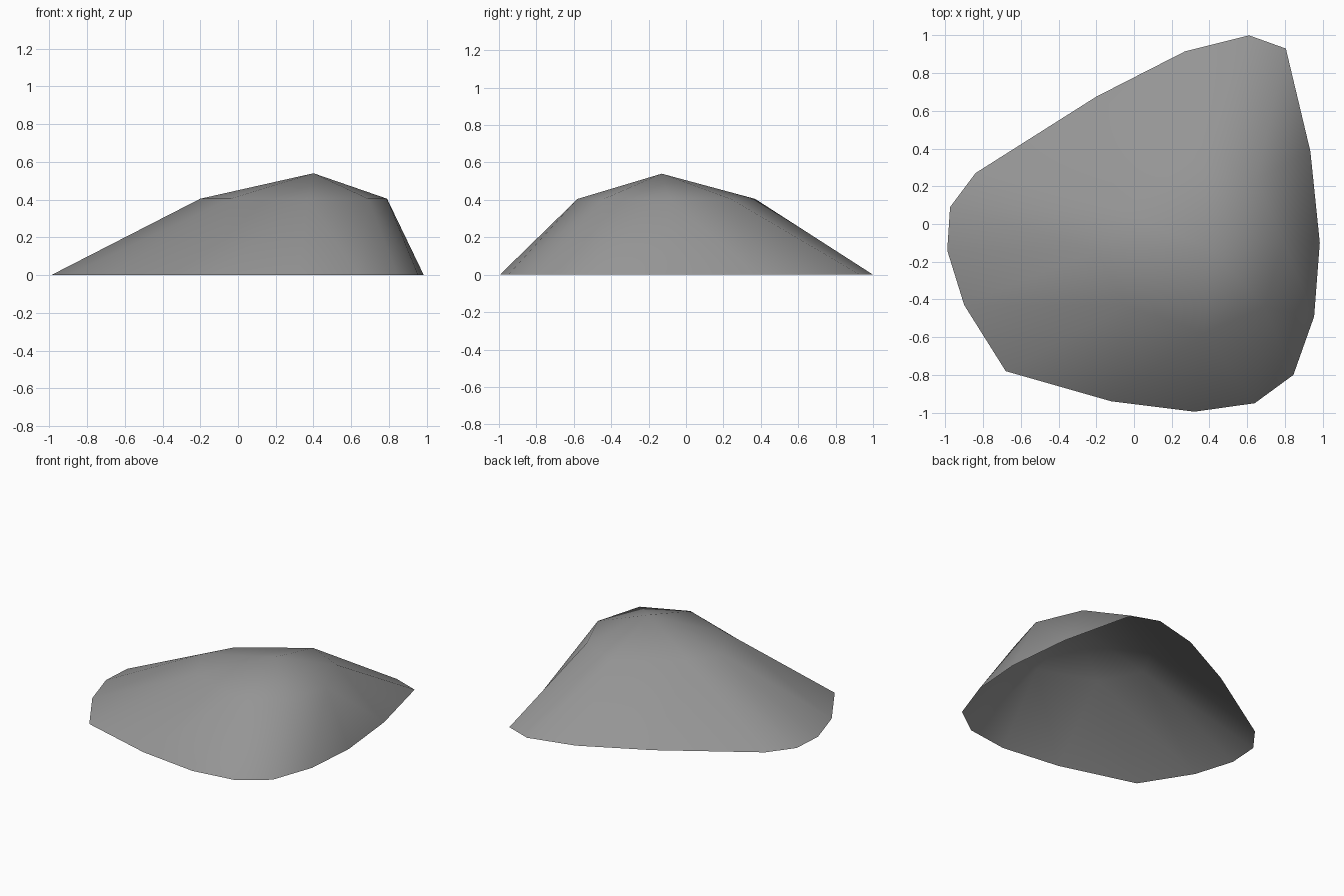
import bpy
import bmesh

cube = bpy.data.objects.get("Cube")
if cube:
    bpy.data.objects.remove(cube, do_unlink=True)

# Stone colour
stone = bpy.data.materials.new("stone_grey")
stone.use_nodes = True
colour = (0.3, 0.3, 0.3, 1.0)
stone.diffuse_color = colour
stone.node_tree.nodes["Principled BSDF"].inputs["Base Color"].default_value = colour

# Ground outline, counterclockwise from the +x side
outline = [(.985, -.1), (.935, .385), (.805, .93), (.61, 1), (.27, .915), (-.2, .675),
           (-.84, .27), (-.975, .09), (-.99, -.14), (-.9, -.43), (-.68, -.78),
           (-.12, -.94), (.32, -.995), (.64, -.95), (.845, -.8), (.955, -.49)]
# Shoulder ring, one point for every second outline point
shoulder = [(.79, -.09), (.65, .24), (.36, .37), (-.08, .075),
            (-.2, -.14), (-.04, -.43), (.37, -.58), (.69, -.44)]
shoulder_height = .405

bm = bmesh.new()
base = [bm.verts.new((x, y, 0)) for x, y in outline]
ring = [bm.verts.new((x, y, shoulder_height)) for x, y in shoulder]
peak = bm.verts.new((.4, -.13, .54))

# Sloping sides and crown; the underside stays open
for i, corner in enumerate(ring):
    following = ring[(i + 1) % len(ring)]
    before, at, after = (base[(2 * i + k) % len(base)] for k in (-1, 0, 1))
    for face in ((before, at, corner), (at, after, corner),
                 (after, following, corner), (corner, following, peak)):
        bm.faces.new(face).smooth = True

mesh = bpy.data.meshes.new("rock_mound")
bm.to_mesh(mesh)
bm.free()
mesh.materials.append(stone)
mound = bpy.data.objects.new("rock_mound", mesh)
bpy.context.collection.objects.link(mound)
